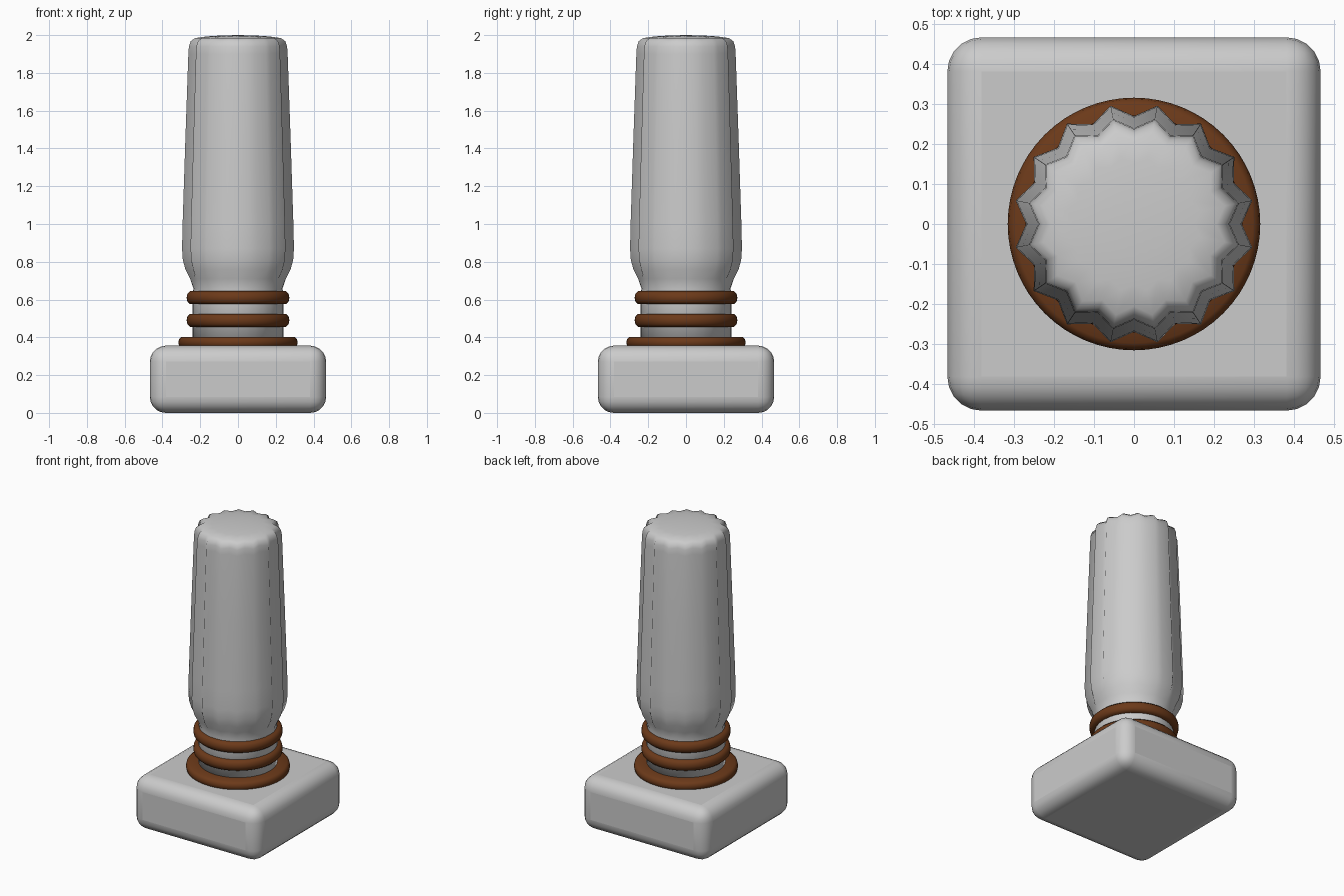
import bpy, bmesh
from math import sin, cos, pi, radians

if "Cube" in bpy.data.objects:
    bpy.data.objects.remove(bpy.data.objects["Cube"])

brown = bpy.data.materials.new("brown_trim")
brown.diffuse_color = (0.15, 0.042, 0.01, 1)
brown.use_nodes = True
brown.node_tree.nodes["Principled BSDF"].inputs["Base Color"].default_value = brown.diffuse_color


def lathe(name, profile, n, closed=False, mat=None, angle=180):
    """Revolve (radius, z, flute depth) rows; odd columns are ridges, even are valleys."""
    bm = bmesh.new()
    rings = []
    for r, z, d in profile:
        if r == 0:
            rings.append([bm.verts.new((0, 0, z))] * n)
            continue
        ring = []
        for i in range(n):
            a = 2 * pi * i / n
            k = r if i % 2 else r - d
            ring.append(bm.verts.new((k * cos(a), k * sin(a), z)))
        rings.append(ring)
    if closed:
        rings.append(rings[0])
    for lo, hi in zip(rings, rings[1:]):
        for i in range(n):
            j = (i + 1) % n
            quad = list(dict.fromkeys((lo[i], lo[j], hi[j], hi[i])))
            bm.faces.new(quad)
    bmesh.ops.recalc_face_normals(bm, faces=bm.faces)
    me = bpy.data.meshes.new(name)
    bm.to_mesh(me)
    bm.free()
    ob = bpy.data.objects.new(name, me)
    bpy.context.collection.objects.link(ob)
    if mat:
        me.materials.append(mat)
    smooth(ob, angle)
    return ob


def smooth(ob, angle):
    bpy.ops.object.select_all(action='DESELECT')
    ob.select_set(True)
    bpy.context.view_layer.objects.active = ob
    bpy.ops.object.shade_smooth_by_angle(angle=radians(angle))


# Square plinth with rounded edges
bpy.ops.mesh.primitive_cube_add(size=1, location=(0, 0, 0.178))
plinth = bpy.context.object
plinth.name = "plinth"
plinth.scale = (0.934, 0.934, 0.356)
bpy.ops.object.transform_apply(location=False, rotation=False, scale=True)
bevel = plinth.modifiers.new("round_edges", 'BEVEL')
bevel.width = 0.085
bevel.segments = 5
smooth(plinth, 40)

# Plain neck flowing into the sixteen-ridged shaft and its low crown
lathe("fluted_shaft", [
    (0, 0.34, 0), (0.24, 0.34, 0), (0.24, 0.62, 0), (0.238, 0.66, 0.002),
    (0.258, 0.71, 0.012), (0.284, 0.76, 0.026), (0.298, 0.81, 0.031),
    (0.302, 0.87, 0.032), (0.299, 1.0, 0.032), (0.284, 1.45, 0.030),
    (0.268, 1.90, 0.028), (0.265, 1.94, 0.028), (0.255, 1.968, 0.028),
    (0.232, 1.984, 0.026), (0.17, 1.993, 0.018), (0.09, 1.998, 0.008),
    (0, 2.0, 0)], 32)

# Three brown collars with rounded rims
for name, r, z, h in (("foot_collar", 0.316, 0.373, 0.03),
                      ("lower_collar", 0.272, 0.49, 0.034),
                      ("upper_collar", 0.272, 0.61, 0.034)):
    lathe(name, [(0.225, z - h, 0), (r - 0.018, z - h, 0), (r - 0.004, z - h * 0.6, 0),
                 (r, z, 0), (r - 0.004, z + h * 0.6, 0), (r - 0.018, z + h, 0),
                 (0.225, z + h, 0)], 64, closed=True, mat=brown, angle=60)
